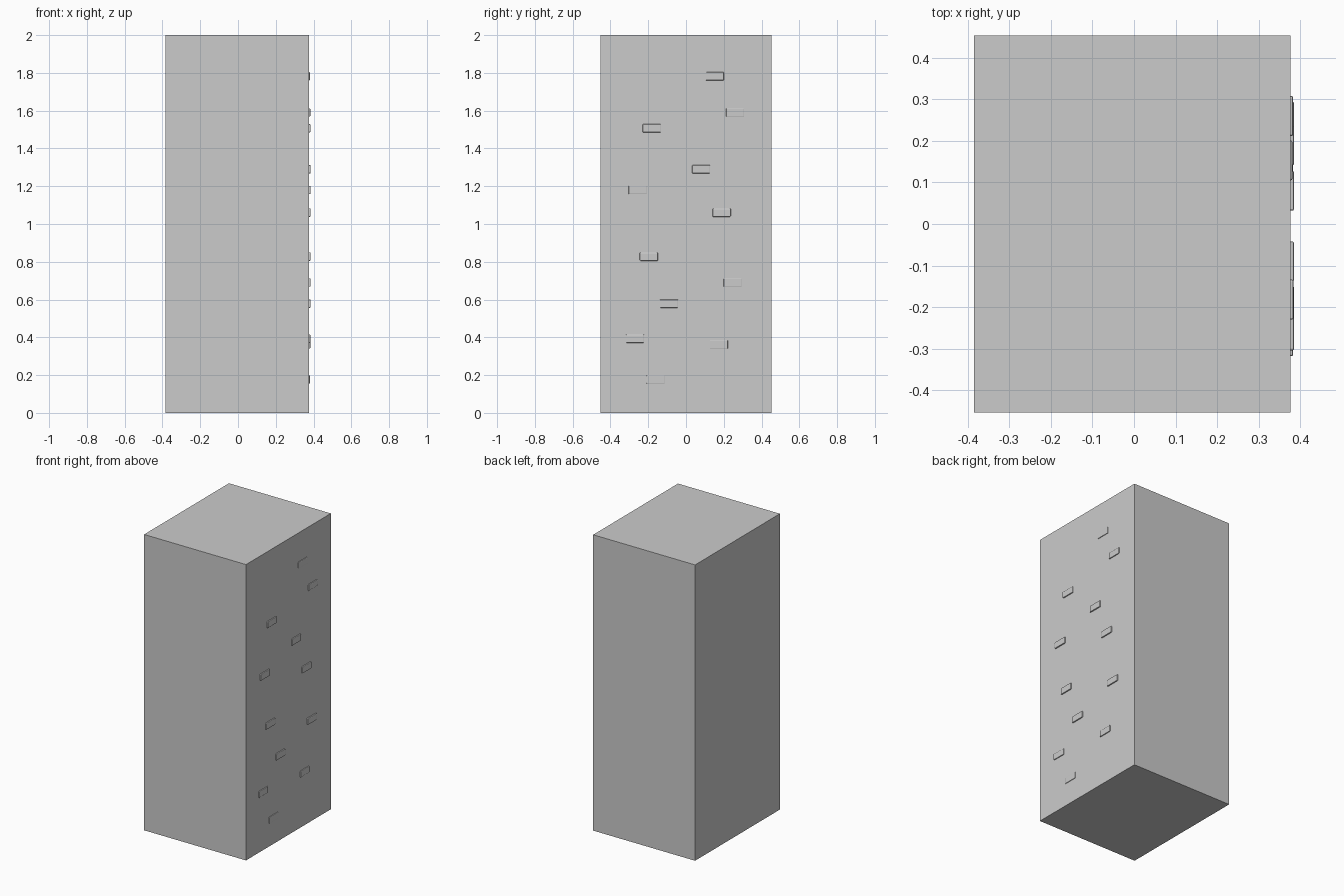
import bpy


def box(name, lo, hi, bevel=0.0):
    bpy.ops.mesh.primitive_cube_add(size=1, location=[(a + b) / 2 for a, b in zip(lo, hi)])
    ob = bpy.context.object
    ob.name = name
    ob.scale = [b - a for a, b in zip(lo, hi)]
    bpy.ops.object.transform_apply(location=False, rotation=False, scale=True)
    if bevel:
        mod = ob.modifiers.new("rounded_edges", 'BEVEL')
        mod.width = bevel
        mod.segments = 2
    return ob


# Main wall block
FACE = 0.377
box("wall_block", (-0.385, -0.453, 0), (FACE, 0.453, 2))

# Small rounded holds scattered up the right face: y, z, protrusion
holds = [
    (0.153, 1.782, 0.004), (0.260, 1.590, 0.006), (-0.182, 1.507, 0.007),
    (0.080, 1.290, 0.008), (-0.256, 1.180, 0.008), (0.189, 1.060, 0.008),
    (-0.197, 0.827, 0.008), (0.247, 0.690, 0.008), (-0.090, 0.578, 0.008),
    (-0.270, 0.393, 0.006), (0.174, 0.362, 0.006), (-0.161, 0.177, 0.004),
]
W, H = 0.096, 0.044
for i, (y, z, d) in enumerate(holds, 1):
    box(f"hold_{i}", (FACE - 0.03, y - W / 2, z - H / 2),
        (FACE + d, y + W / 2, z + H / 2), 0.004)
